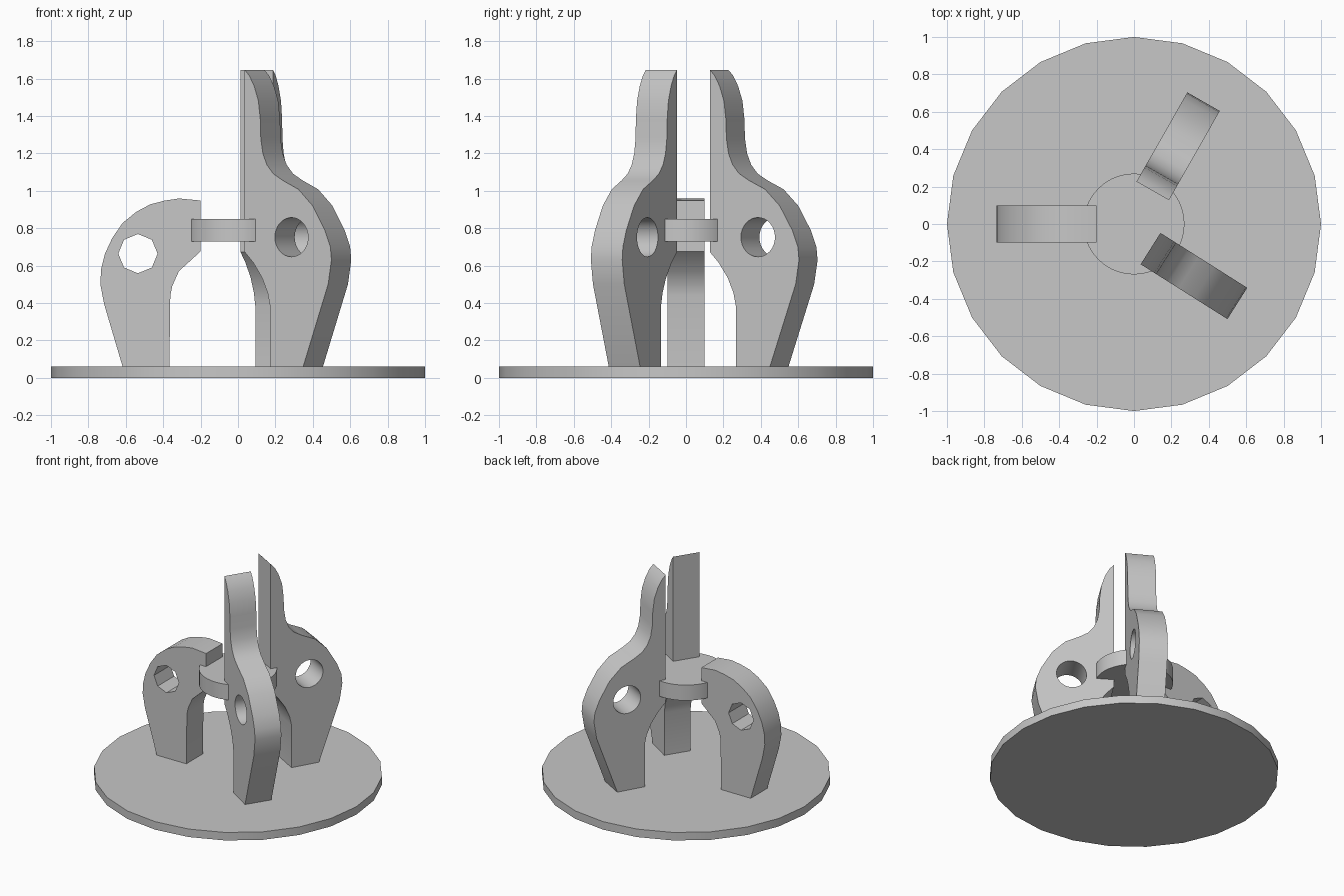
import bpy, bmesh
from math import pi, radians, sin, cos
from mathutils import Matrix

cube = bpy.data.objects.get("Cube")
if cube:
    bpy.data.objects.remove(cube, do_unlink=True)

GREY = (0.57, 0.57, 0.57, 1)
grey = bpy.data.materials.new("plain_grey")
grey.use_nodes = True
grey.diffuse_color = GREY
grey.node_tree.nodes["Principled BSDF"].inputs["Base Color"].default_value = GREY


def finish(obj):
    """Give the part its colour and smooth its shallow edges."""
    obj.data.materials.clear()
    obj.data.materials.append(grey)
    bpy.ops.object.select_all(action='DESELECT')
    obj.select_set(True)
    bpy.context.view_layer.objects.active = obj
    bpy.ops.object.shade_smooth_by_angle(angle=radians(30))


def disc(name, radius, bottom, top, sides):
    bpy.ops.mesh.primitive_cylinder_add(vertices=sides, radius=radius, depth=top - bottom,
                                        location=(0, 0, (top + bottom) / 2))
    obj = bpy.context.object
    obj.name = name
    finish(obj)


def ring(centre, radius, sides):
    return [(centre[0] + radius * cos(2 * pi * i / sides),
             centre[1] + radius * sin(2 * pi * i / sides)) for i in range(sides)]


def plate(name, outline, hole, origin, angle, thickness):
    """Upright plate from an outline (distance outward, height) with a hole through it."""
    curve = bpy.data.curves.new(name, 'CURVE')
    curve.dimensions = '2D'
    curve.fill_mode = 'BOTH'
    curve.extrude = thickness / 2
    for points in (outline, hole):
        spline = curve.splines.new('POLY')
        spline.points.add(len(points) - 1)
        for point, (x, z) in zip(spline.points, points):
            point.co = (x, z, 0, 1)
        spline.use_cyclic_u = True
    source = bpy.data.objects.new(name + "_outline", curve)
    bpy.context.collection.objects.link(source)
    bpy.context.view_layer.update()
    graph = bpy.context.evaluated_depsgraph_get()
    mesh = bpy.data.meshes.new_from_object(source.evaluated_get(graph))
    bpy.data.objects.remove(source, do_unlink=True)

    # Weld the caps to the walls and stand the plate up
    bm = bmesh.new()
    bm.from_mesh(mesh)
    bmesh.ops.remove_doubles(bm, verts=bm.verts, dist=0.0005)
    bmesh.ops.transform(bm, verts=bm.verts,
                        matrix=Matrix.Translation((*origin, 0))
                        @ Matrix.Rotation(radians(angle), 4, 'Z')
                        @ Matrix.Rotation(pi / 2, 4, 'X'))
    bmesh.ops.recalc_face_normals(bm, faces=bm.faces)
    bm.to_mesh(mesh)
    bm.free()
    obj = bpy.data.objects.new(name, mesh)
    bpy.context.collection.objects.link(obj)
    finish(obj)


# Round base and the small disc joining the three supports
disc("base", 1, 0, 0.061, 24)
disc("centre_disc", 0.27, 0.73, 0.848, 40)

# Two tall fins, pointed at the top
fin_outline = [(0, 1.647), (0, 0.673), (0.055, 0.615), (0.11, 0.535), (0.145, 0.455), (0.16, 0.385),
               (0.16, 0.06), (0.37, 0.06), (0.528, 0.5), (0.549, 0.63), (0.542, 0.7), (0.507, 0.79),
               (0.43, 0.92), (0.34, 1.008), (0.24, 1.056), (0.18, 1.092), (0.14, 1.14),
               (0.115, 1.2), (0.102, 1.28), (0.099, 1.38), (0.087, 1.48), (0.06, 1.56), (0.03, 1.615)]
fin_hole = ring((0.296, 0.752), 0.105, 32)
plate("back_fin", fin_outline, fin_hole, (0.1, 0.177), 60.3, 0.2)
plate("front_fin", fin_outline, fin_hole, (0.0885, -0.1315), -32.3, 0.198)

# Short curved arm on the right side
arm_outline = [(0, 0.948), (0, 0.676), (0.116, 0.57), (0.152, 0.49), (0.162, 0.44), (0.167, 0.06),
               (0.417, 0.06), (0.516, 0.395), (0.536, 0.5), (0.532, 0.58), (0.512, 0.662),
               (0.472, 0.748), (0.417, 0.828), (0.343, 0.888), (0.268, 0.928), (0.19, 0.948),
               (0.115, 0.959)]
plate("short_arm", arm_outline, ring((0.335, 0.664), 0.105, 8), (-0.2, 0), 180, 0.2)
